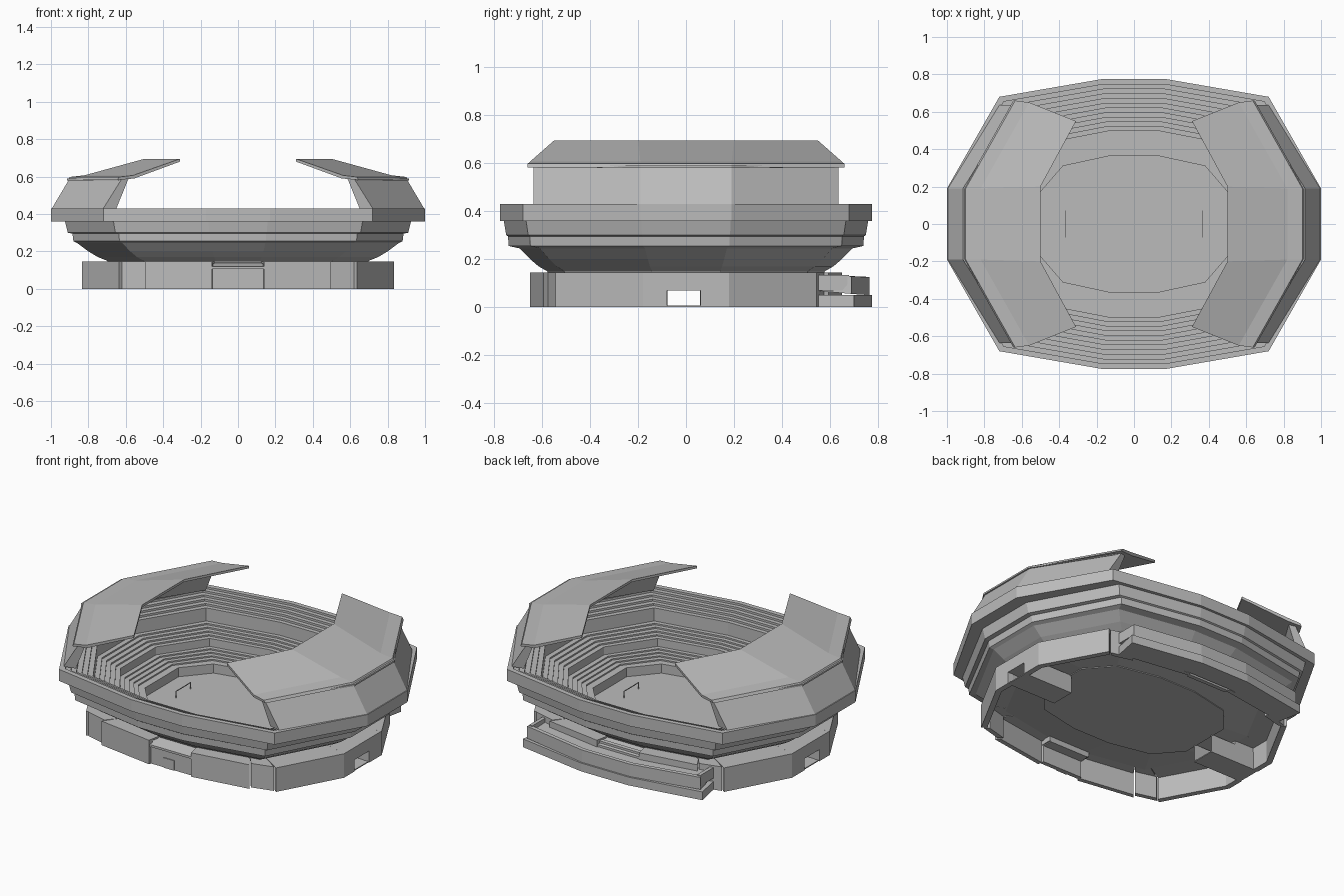
import bpy
import bmesh

cube = bpy.data.objects.get("Cube")
if cube:
    bpy.data.objects.remove(cube, do_unlink=True)

concrete = bpy.data.materials.new("concrete_grey")
concrete.use_nodes = True
concrete.diffuse_color = (0.5, 0.5, 0.5, 1)
concrete.node_tree.nodes["Principled BSDF"].inputs["Base Color"].default_value = (0.5, 0.5, 0.5, 1)


def finish(name, bm):
    bmesh.ops.recalc_face_normals(bm, faces=bm.faces)
    mesh = bpy.data.meshes.new(name)
    bm.to_mesh(mesh)
    bm.free()
    mesh.materials.append(concrete)
    obj = bpy.data.objects.new(name, mesh)
    bpy.context.collection.objects.link(obj)
    return obj


def loft(name, sections, around=True, section_loop=True, cap=False):
    """Skin a list of equal-length point rows."""
    bm = bmesh.new()
    rows = [[bm.verts.new(p) for p in s] for s in sections]
    n = len(rows[0])
    pairs = list(zip(rows, rows[1:]))
    if section_loop:
        pairs.append((rows[-1], rows[0]))
    for a, b in pairs:
        for i in range(n if around else n - 1):
            j = (i + 1) % n
            bm.faces.new((a[i], a[j], b[j], b[i]))
    if not around:
        bm.faces.new([r[0] for r in rows])
        bm.faces.new([r[-1] for r in rows])
    if cap:
        bm.faces.new(rows[0])
        bm.faces.new(rows[-1])
    return finish(name, bm)


def box(name, x0, x1, y0, y1, z0, z1):
    corners = [(x0, y0), (x1, y0), (x1, y1), (x0, y1)]
    return loft(name, [[(x, y, z) for x, y in corners] for z in (z0, z1)],
                section_loop=False, cap=True)


def mirror4(q):
    """Repeat one quadrant of a plan, from the +x side to the +y side."""
    half = q + [(-x, y) for x, y in reversed(q)]
    return half + [(-x, -y) for x, y in half]


def level(plan, z):
    return [(x, y, z) for x, y in plan]


def scaled(plan, sx, sy, z):
    return [(x * sx, y * sy, z) for x, y in plan]


RIM_Y = 0.775
rim = mirror4([(1, 0.19), (0.72, 0.68), (0.17, RIM_Y)])
pitch_edge = mirror4([(0.51, 0.16), (0.38, 0.31), (0.125, 0.365)])


def between(t, z):
    return [(a[0] + (b[0] - a[0]) * t, a[1] + (b[1] - a[1]) * t, z)
            for a, b in zip(pitch_edge, rim)]


# Bowl: stepped outside, then stepped seating down to the pitch
outside = [(0.69, 0.57, 0.135), (0.70, 0.58, 0.15), (0.75, 0.615, 0.17),
           (0.80, 0.65, 0.20), (0.86, 0.695, 0.245), (0.88, 0.74, 0.255),
           (0.885, 0.742, 0.295), (0.91, 0.75, 0.30), (0.925, 0.76, 0.36),
           (1, RIM_Y, 0.36), (1, RIM_Y, 0.43)]
sections = [scaled(rim, sx, sy / RIM_Y, z) for sx, sy, z in outside]
tiers = [(0.93, 0.62, 0.43, 0.37), (0.62, 0.32, 0.30, 0.255), (0.32, 0.03, 0.215, 0.175)]
ROWS = 5
for t0, t1, z0, z1 in tiers:
    sections.append(between(t0, z0))
    for i in range(ROWS):
        z = z0 + (z1 - z0) * (i + 1) / ROWS
        sections.append(between(t0 + (t1 - t0) * i / ROWS, z))
        sections.append(between(t0 + (t1 - t0) * (i + 1) / ROWS, z))
sections += [between(0, 0.175), between(0, 0.11)]
loft("seating_bowl", sections)

# Pitch slab
loft("pitch", [level(pitch_edge, 0.105), level(pitch_edge, 0.12)],
     section_loop=False, cap=True)

# Goal frames
for s, side in ((-1, "right"), (1, "left")):
    x = 0.365 * s
    for y in (-0.07, 0.07):
        box(f"{side}_goal_post", x - 0.002, x + 0.002, y - 0.002, y + 0.002, 0.12, 0.16)
    box(f"{side}_goal_bar", x - 0.002, x + 0.002, -0.07, 0.07, 0.157, 0.161)

# Base ring of wall segments with a ledge back to the bowl
base_q = [(0.835, 0.18), (0.635, 0.545)]
ledge_q = [(0.67, 0.13), (0.485, 0.45)]
front_q = [(0.495, 0.595), (0.14, 0.65)]
front_ledge_q = [(0.42, 0.49), (0.12, 0.55)]


def wall_segment(name, outer, ledge, top=0.145):
    inner = [(x * 0.96, y * 0.96) for x, y in outer]
    loft(name, [level(outer, 0), level(outer, top), level(ledge, top),
                level(ledge, top - 0.01), level(inner, top - 0.01), level(inner, 0)],
         around=False)


def flip(points, sx, sy):
    return [(x * sx, y * sy) for x, y in points]


for sx in (-1, 1):
    for sy in (-1, 1):
        wall_segment("base_corner_wall", flip(base_q, sx, sy), flip(ledge_q, sx, sy))
        wall_segment("base_front_wall", flip(front_q, sx, sy), flip(front_ledge_q, sx, sy))
        link = [(0.62, 0.54), (0.49, 0.575)]
        wall_segment("base_recessed_wall", flip(link, sx, sy),
                     flip([ledge_q[1], front_ledge_q[0]], sx, sy))
    # Side entrance: wall pieces and a lintel around the opening
    for y0, y1 in ((-0.18, -0.08), (0.06, 0.18)):
        wall_segment("side_wall", [(0.835 * sx, y0), (0.835 * sx, y1)],
                     [(0.67 * sx, y0 * 0.72), (0.67 * sx, y1 * 0.72)])
    box("side_lintel", 0.835 * sx, 0.67 * sx, -0.08, 0.06, 0.07, 0.145)
    # Tunnel towards the pitch
    box("tunnel_floor", 0.83 * sx, 0.5 * sx, -0.08, 0.06, 0, 0.006)
    for y in (-0.084, 0.06):
        box("tunnel_wall", 0.83 * sx, 0.5 * sx, y, y + 0.004, 0, 0.11)

# Front entrance: recessed panel with a sloping canopy
for sy in (-1, 1):
    wall_segment("entrance_panel", [(-0.14, 0.635 * sy), (0.14, 0.635 * sy)],
                 [(-0.13, 0.55 * sy), (0.13, 0.55 * sy)], 0.11)
    loft("entrance_canopy",
         [[(x, 0.645 * sy, 0.105) for x in (-0.14, 0.14)],
          [(x, 0.645 * sy, 0.118) for x in (-0.14, 0.14)],
          [(x, 0.55 * sy, 0.145) for x in (-0.14, 0.14)],
          [(x, 0.55 * sy, 0.105) for x in (-0.14, 0.14)]], around=False)
box("entrance_door", -0.05, 0.02, -0.64, -0.63, 0, 0.06)


# Rear terrace: low step and a tilted planter with a sunken top
def terrace_row(x_end, y_end, y_mid, z_end, z_mid):
    return [(-x_end, y_end, z_end), (-0.16, y_mid, z_mid),
            (0.16, y_mid, z_mid), (x_end, y_end, z_end)]


def terrace(name, rows):
    loft(name, [terrace_row(*r) for r in rows], around=False)


terrace("terrace_step", [(0.60, 0.70, RIM_Y, 0, 0), (0.60, 0.70, RIM_Y, 0.05, 0.05),
                         (0.57, 0.55, 0.65, 0.05, 0.05), (0.57, 0.55, 0.65, 0, 0)])
terrace("terrace_planter", [(0.58, 0.69, 0.765, 0.055, 0.05), (0.58, 0.69, 0.765, 0.128, 0.125),
                            (0.57, 0.67, 0.745, 0.13, 0.127), (0.57, 0.67, 0.745, 0.105, 0.1),
                            (0.55, 0.55, 0.63, 0.11, 0.105), (0.55, 0.55, 0.63, 0.14, 0.135),
                            (0.55, 0.525, 0.61, 0.143, 0.138), (0.55, 0.525, 0.61, 0.07, 0.065)])
for s in (-1, 1):
    box("planter_end", 0.55 * s, 0.572 * s, 0.545, 0.68, 0.07, 0.134)


# Side stands: leaning outer wall and a cantilevered roof on each side
def arc(s, x_mid, y_mid, x_end, y_end, z):
    return [(s * x_end, -y_end, z), (s * x_mid, -y_mid, z),
            (s * x_mid, y_mid, z), (s * x_end, y_end, z)]


for s, side in ((-1, "right"), (1, "left")):
    loft(f"{side}_outer_wall",
         [arc(s, 0.995, 0.19, 0.72, 0.635, 0.43), arc(s, 0.90, 0.19, 0.62, 0.635, 0.59),
          arc(s, 0.86, 0.18, 0.585, 0.62, 0.59), arc(s, 0.93, 0.18, 0.65, 0.62, 0.43)],
         around=False)
    loft(f"{side}_roof",
         [arc(s, 0.91, 0.19, 0.645, 0.66, 0.582), arc(s, 0.90, 0.19, 0.635, 0.66, 0.598),
          arc(s, 0.82, 0.19, 0.56, 0.65, 0.607), arc(s, 0.50, 0.20, 0.31, 0.55, 0.695),
          arc(s, 0.50, 0.20, 0.31, 0.55, 0.68), arc(s, 0.82, 0.19, 0.555, 0.645, 0.59)],
         around=False)
    loft(f"{side}_roof_gutter",
         [arc(s, 0.89, 0.19, 0.61, 0.60, 0.58), arc(s, 0.915, 0.19, 0.64, 0.62, 0.58),
          arc(s, 0.915, 0.19, 0.64, 0.62, 0.59), arc(s, 0.89, 0.19, 0.61, 0.60, 0.59)],
         around=False)
